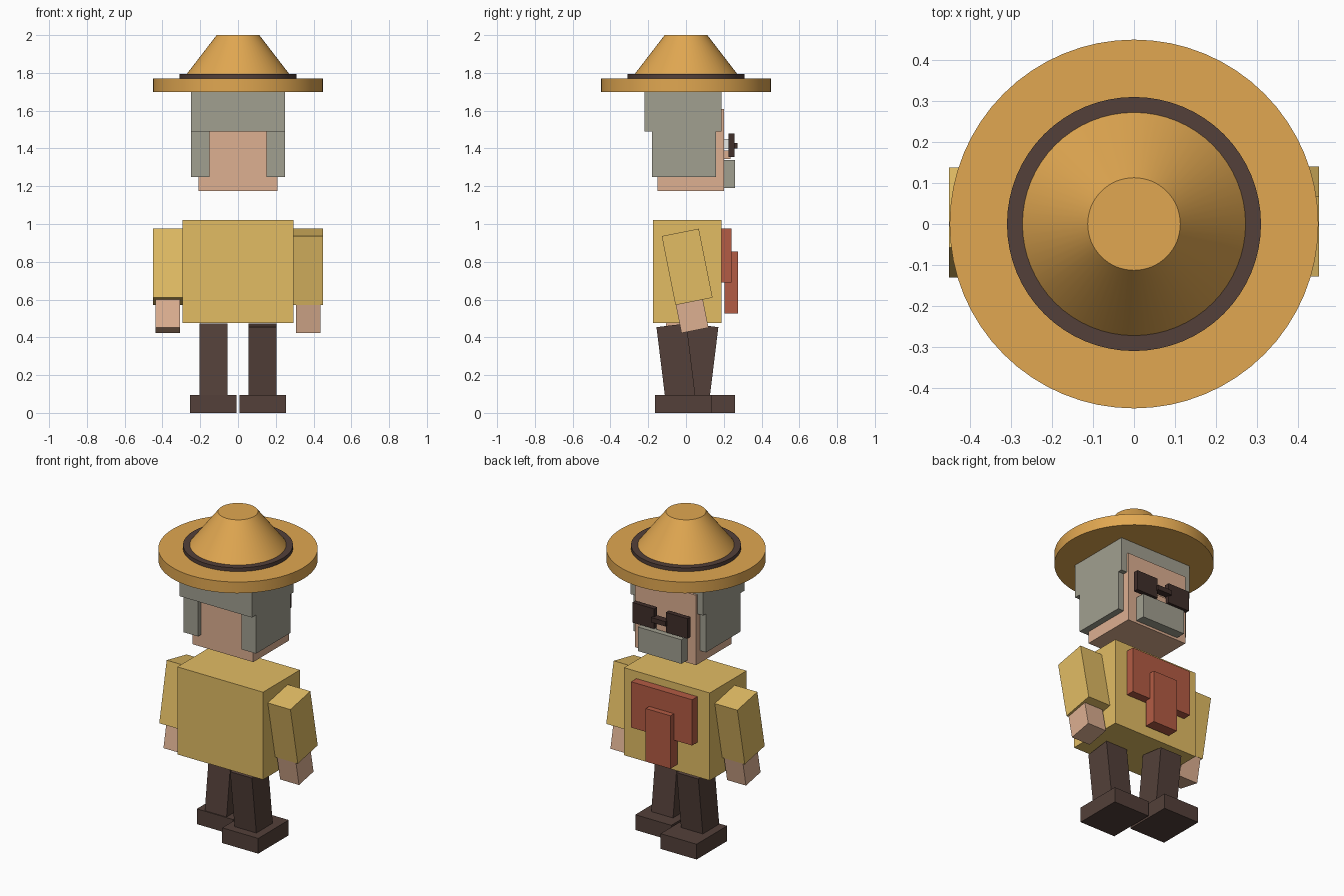
import bpy
from math import radians

if "Cube" in bpy.data.objects:
    bpy.data.objects.remove(bpy.data.objects["Cube"])


def material(name, rgb):
    m = bpy.data.materials.new(name)
    m.diffuse_color = (*[(c / 255) ** 2.2 for c in rgb], 1)
    m.use_nodes = True
    m.node_tree.nodes["Principled BSDF"].inputs["Base Color"].default_value = m.diffuse_color
    return m


STRAW = material("straw", (224, 166, 82))
DARK = material("dark_brown", (84, 66, 60))
SHIRT = material("yellow_cloth", (225, 187, 100))
SKIN = material("skin", (220, 174, 144))
HAIR = material("grey_hair", (160, 158, 143))
RED = material("red_cloth", (178, 92, 70))
WHITE = material("white", (235, 235, 230))
BLACK = material("glasses_brown", (66, 50, 46))


def tilted(name, centre, size, mat, tilt=0):
    """Box by centre and size, tilted about x (degrees)."""
    bpy.ops.mesh.primitive_cube_add(size=1, location=centre)
    o = bpy.context.object
    o.name = name
    o.scale = size
    o.rotation_euler.x = radians(tilt)
    o.data.materials.append(mat)
    return o


def box(name, xs, ys, zs, mat):
    """Upright box by its extents."""
    spans = (xs, ys, zs)
    return tilted(name, [(a + b) / 2 for a, b in spans],
                  [b - a for a, b in spans], mat)


def disc(name, r1, r2, z0, z1, mat):
    bpy.ops.mesh.primitive_cone_add(vertices=64, radius1=r1, radius2=r2,
                                    depth=z1 - z0, location=(0, 0, (z0 + z1) / 2))
    o = bpy.context.object
    o.name = name
    o.data.materials.append(mat)
    bpy.ops.object.shade_smooth_by_angle(angle=radians(30))


# Hat
disc("hat_brim", 0.45, 0.45, 1.70, 1.77, STRAW)
disc("hat_band", 0.31, 0.31, 1.765, 1.793, DARK)
disc("hat_crown", 0.29, 0.113, 1.77, 2.0, STRAW)

# Head and hair
box("head", (-0.21, 0.21), (-0.15, 0.20), (1.175, 1.61), SKIN)
box("hair_top", (-0.25, 0.25), (-0.22, 0.188), (1.49, 1.705), HAIR)

# Face, looking towards +y
box("moustache", (-0.15, 0.15), (0.19, 0.26), (1.19, 1.34), HAIR)
box("nose", (-0.04, 0.04), (0.19, 0.235), (1.345, 1.39), SKIN)
box("glasses_bridge", (-0.05, 0.05), (0.228, 0.272), (1.40, 1.43), BLACK)

# Torso and scarf
box("torso", (-0.295, 0.295), (-0.175, 0.188), (0.475, 1.02), SHIRT)
box("scarf", (-0.21, 0.21), (0.18, 0.24), (0.69, 0.975), RED)
box("scarf_tail", (-0.085, 0.085), (0.205, 0.275), (0.525, 0.855), RED)

# Paired parts; the limbs swing in opposite directions on each side
for side, s in (("right", 1), ("left", -1)):
    def xs(a, b):
        return tuple(sorted((a * s, b * s)))

    box(f"{side}_side_hair", xs(0.15, 0.25), (-0.18, 0.16), (1.25, 1.49), HAIR)
    box(f"{side}_eye", xs(0.08, 0.14), (0.19, 0.226), (1.40, 1.45), WHITE)
    box(f"{side}_lens", xs(0.04, 0.19), (0.226, 0.256), (1.355, 1.48), BLACK)
    tilted(f"{side}_arm", (s * 0.373, 0.005 + s * 0.001, 0.773),
           (0.156, 0.2, 0.372), SHIRT, s * 11.3)
    tilted(f"{side}_hand", (s * 0.372, 0.005 + s * 0.025, 0.525),
           (0.13, 0.146, 0.18), SKIN, s * 11.3)
    tilted(f"{side}_leg", (s * 0.13, 0.0075 - s * 0.06, 0.265),
           (0.15, 0.16, 0.4), DARK, s * 7)
    y = -0.015 if s > 0 else 0.11
    box(f"{side}_shoe", xs(0.007, 0.255), (y - 0.15, y + 0.15), (0, 0.095), DARK)
